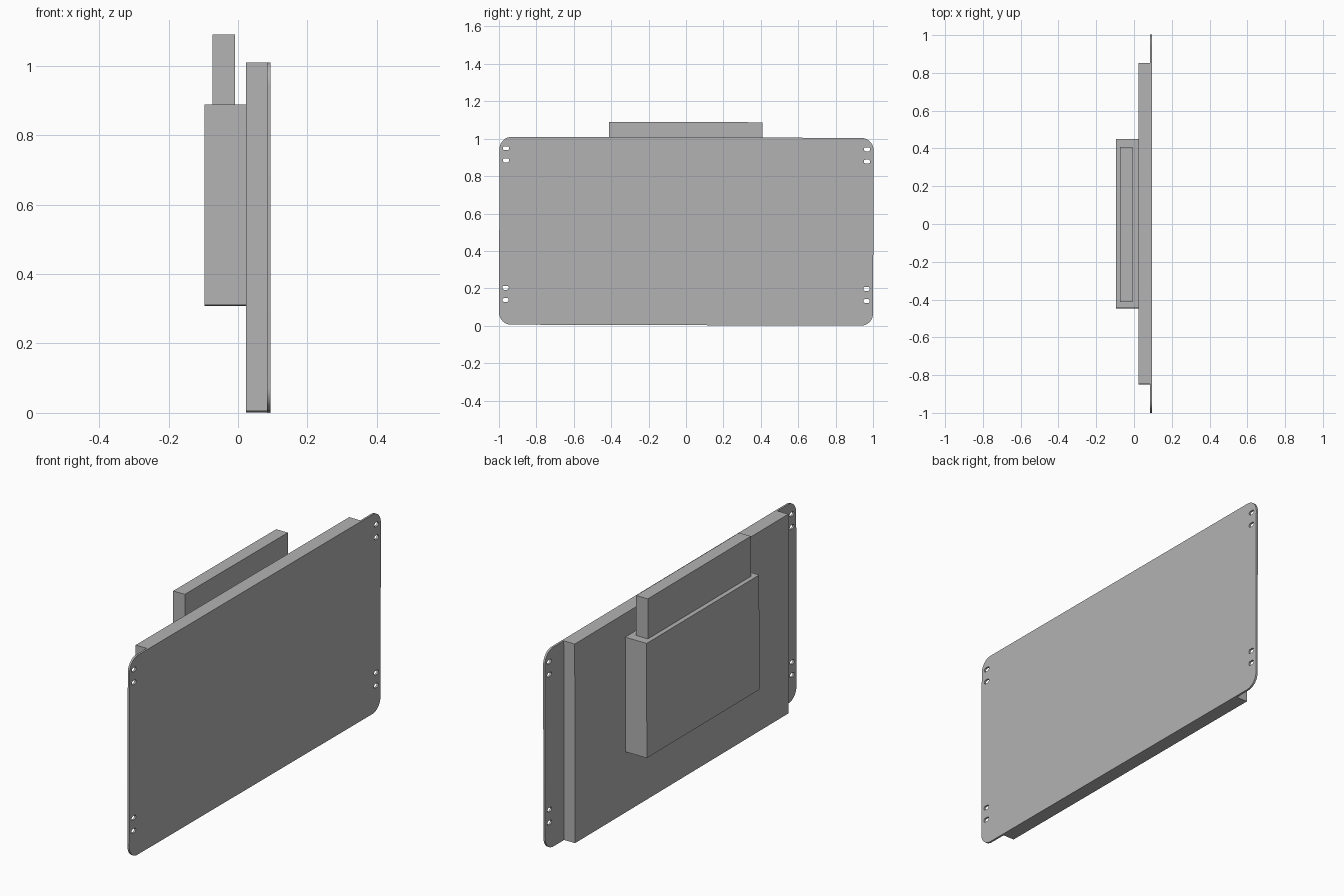
import bpy
import bmesh
from math import cos, sin, pi
from mathutils import Matrix, Vector

cube = bpy.data.objects.get("Cube")
if cube:
    bpy.data.objects.remove(cube)

GREY = (0.45, 0.45, 0.45, 1.0)
grey = bpy.data.materials.new("plain_grey")
grey.use_nodes = True
grey.diffuse_color = GREY
grey.node_tree.nodes["Principled BSDF"].inputs["Base Color"].default_value = GREY

# The whole assembly hangs with a very slight lean
LEAN = Matrix.Rotation(-0.003, 4, "X")


def add_part(name, mesh):
    mesh.transform(LEAN)
    mesh.materials.clear()
    mesh.materials.append(grey)
    part = bpy.data.objects.new(name, mesh)
    bpy.context.collection.objects.link(part)
    return part


def box(name, x, y, z):
    low, high = Vector((x[0], y[0], z[0])), Vector((x[1], y[1], z[1]))
    bm = bmesh.new()
    bmesh.ops.create_cube(bm, size=1)
    bmesh.ops.scale(bm, vec=high - low, verts=bm.verts)
    bmesh.ops.translate(bm, vec=(low + high) / 2, verts=bm.verts)
    mesh = bpy.data.meshes.new(name)
    bm.to_mesh(mesh)
    bm.free()
    return add_part(name, mesh)


def rounded_outline(curve, centre, half_w, half_h, radius, steps):
    """Add a closed rounded rectangle to a filled 2D curve."""
    points = []
    for corner, (sx, sy) in enumerate(((1, 1), (-1, 1), (-1, -1), (1, -1))):
        for i in range(steps + 1):
            a = (corner + i / steps) * pi / 2
            points.append((centre[0] + sx * (half_w - radius) + radius * cos(a),
                           centre[1] + sy * (half_h - radius) + radius * sin(a)))
    spline = curve.splines.new("POLY")
    spline.points.add(len(points) - 1)
    for p, (u, v) in zip(spline.points, points):
        p.co = (u, v, 0, 1)
    spline.use_cyclic_u = True


# Face plate: rounded sheet with four pairs of slotted holes
outline = bpy.data.curves.new("plate_outline", "CURVE")
outline.dimensions = "2D"
outline.fill_mode = "BOTH"
outline.extrude = 0.005
rounded_outline(outline, (0, 0.505), 1.0, 0.502, 0.065, 10)
for y in (-0.965, 0.965):
    for z in (0.135, 0.2, 0.881, 0.946):
        rounded_outline(outline, (y, z), 0.017, 0.0105, 0.01, 5)

helper = bpy.data.objects.new("plate_helper", outline)
bpy.context.collection.objects.link(helper)
bpy.context.view_layer.update()
evaluated = helper.evaluated_get(bpy.context.evaluated_depsgraph_get())
plate_mesh = bpy.data.meshes.new_from_object(evaluated)
bpy.data.objects.remove(helper)
# Stand the sheet upright: width along y, height along z, facing x
plate_mesh.transform(Matrix(((0, 0, 1, 0.089), (1, 0, 0, 0),
                             (0, 1, 0, 0), (0, 0, 0, 1))))
bm = bmesh.new()
bm.from_mesh(plate_mesh)
bmesh.ops.remove_doubles(bm, verts=bm.verts, dist=0.0001)
bmesh.ops.recalc_face_normals(bm, faces=bm.faces)
bm.to_mesh(plate_mesh)
bm.free()
plate = add_part("face_plate", plate_mesh)
bpy.ops.object.select_all(action="DESELECT")
plate.select_set(True)
bpy.context.view_layer.objects.active = plate
bpy.ops.object.shade_smooth_by_angle()

# Stacked housings behind the plate
box("main_housing", (0.023, 0.084), (-0.85, 0.85), (0.003, 1.007))
box("rear_housing", (-0.096, 0.023), (-0.448, 0.448), (0.309, 0.887))
box("upper_block", (-0.073, -0.008), (-0.415, 0.405), (0.887, 1.089))
